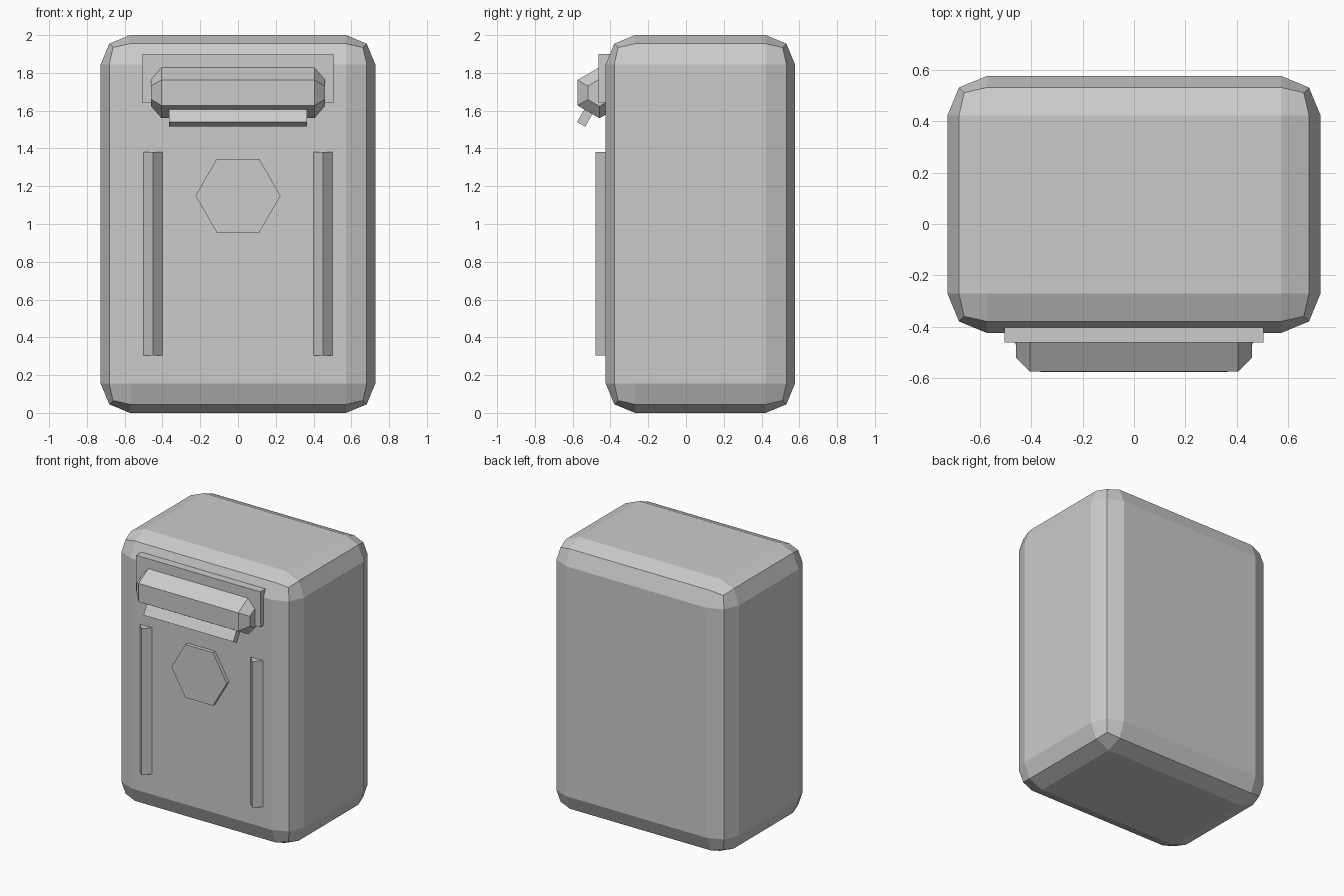
import bpy, bmesh
from math import cos, sin, pi
from mathutils import Vector

if "Cube" in bpy.data.objects:
    bpy.data.objects.remove(bpy.data.objects["Cube"])

FRONT = -0.425  # y of the body's front face


def finish(name, bm):
    bmesh.ops.recalc_face_normals(bm, faces=bm.faces[:])
    mesh = bpy.data.meshes.new(name)
    bm.to_mesh(mesh)
    bm.free()
    obj = bpy.data.objects.new(name, mesh)
    bpy.context.collection.objects.link(obj)
    return obj


def box(name, lo, hi, bevel=0, segments=1):
    bm = bmesh.new()
    bmesh.ops.create_cube(bm, size=1)
    for v in bm.verts:
        v.co = Vector([(a + b) / 2 + c * (b - a) for a, b, c in zip(lo, hi, v.co)])
    if bevel:
        bmesh.ops.bevel(bm, geom=bm.edges[:], offset=bevel, segments=segments,
                        profile=0.5, affect='EDGES')
    return finish(name, bm)


def prism(name, profile, axis, lo, hi, end_bevel=0):
    """Extrude a 2D profile along one axis, optionally chamfering both ends."""
    bm = bmesh.new()

    def place(p, d):
        co = list(p)
        co.insert(axis, d)
        return bm.verts.new(co)

    face = bm.faces.new([place(p, lo) for p in profile])
    step = Vector((0, 0, 0))
    step[axis] = hi - lo
    ext = bmesh.ops.extrude_face_region(bm, geom=[face], use_keep_orig=True)
    moved = [g for g in ext['geom'] if isinstance(g, bmesh.types.BMVert)]
    bmesh.ops.translate(bm, verts=moved, vec=step)
    bmesh.ops.recalc_face_normals(bm, faces=bm.faces[:])
    if end_bevel:
        rims = [e for e in bm.edges
                if abs(e.verts[0].co[axis] - e.verts[1].co[axis]) < 1e-5]
        bmesh.ops.bevel(bm, geom=rims, offset=end_bevel, segments=1, affect='EDGES')
    return finish(name, bm)


def hexagon(cx, cy, r, start=0.0):
    return [(cx + r * cos(start + i * pi / 3), cy + r * sin(start + i * pi / 3))
            for i in range(6)]


# Main rounded body
box("body", (-0.727, FRONT, 0), (0.727, 0.577, 2), bevel=0.155, segments=2)

# Plate behind the dispensing slot
box("slot_plate", (-0.505, -0.462, 1.64), (0.505, -0.40, 1.9))

# Six-sided hood with chamfered ends
prism("slot_hood", hexagon(-0.458, 1.695, 0.135, pi / 2), 0, -0.46, 0.46, end_bevel=0.055)

# Tilted flap hanging under the hood
corner = Vector((-0.577, 1.54))
across = Vector((cos(pi / 6), -sin(pi / 6))) * 0.05
up = Vector((sin(pi / 6), cos(pi / 6))) * 0.12
prism("slot_flap", [corner, corner + across, corner + across + up, corner + up],
      0, -0.365, 0.365)

# Hexagonal badge plate
prism("hex_panel", hexagon(0, 1.15, 0.225), 1, -0.452, FRONT + 0.02)

# Ridged vertical strips on either side
for side, x in (("left", -0.451), ("right", 0.451)):
    prism(f"{side}_strip",
          [(x - 0.05, FRONT + 0.01), (x - 0.05, FRONT), (x, -0.479),
           (x + 0.05, FRONT), (x + 0.05, FRONT + 0.01)], 2, 0.305, 1.38)
